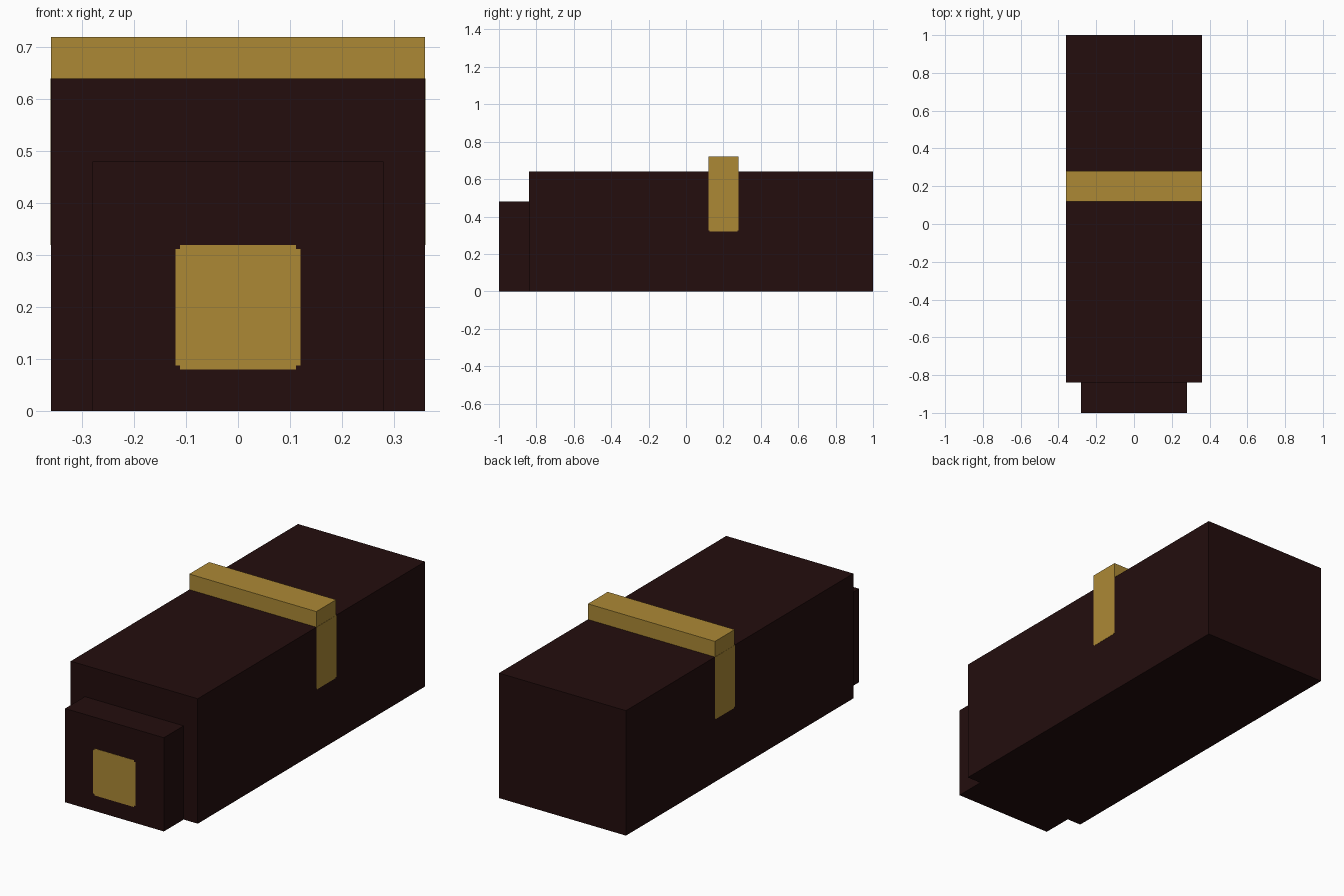
import bpy
import bmesh

if "Cube" in bpy.data.objects:
    bpy.data.objects.remove(bpy.data.objects["Cube"])


def material(name, rgb):
    m = bpy.data.materials.new(name)
    m.diffuse_color = (*rgb, 1)
    m.use_nodes = True
    m.node_tree.nodes["Principled BSDF"].inputs["Base Color"].default_value = m.diffuse_color
    return m


DARK = material("dark_maroon", (0.0168, 0.004, 0.004))
GOLD = material("gold", (0.413, 0.25, 0.036))


def finish(name, bm, mat):
    bmesh.ops.recalc_face_normals(bm, faces=bm.faces)
    mesh = bpy.data.meshes.new(name)
    bm.to_mesh(mesh)
    bm.free()
    mesh.materials.append(mat)
    obj = bpy.data.objects.new(name, mesh)
    bpy.context.collection.objects.link(obj)


def box(name, lo, hi, mat):
    bm = bmesh.new()
    bmesh.ops.create_cube(bm, size=1)
    for v in bm.verts:
        v.co = [(a + b) / 2 + c * (b - a) for a, b, c in zip(lo, hi, v.co)]
    finish(name, bm, mat)


def plate(name, outline, to_3d, offset, mat):
    """Thin plate: outline points mapped to 3D, then extruded by offset."""
    bm = bmesh.new()
    face = bm.faces.new([bm.verts.new(to_3d(u, v)) for u, v in outline])
    ext = bmesh.ops.extrude_face_region(bm, geom=[face], use_keep_orig=True)
    moved = [g for g in ext["geom"] if isinstance(g, bmesh.types.BMVert)]
    bmesh.ops.translate(bm, verts=moved, vec=offset)
    finish(name, bm, mat)


# Long body and the smaller end block
box("body", (-0.36, -0.84, 0), (0.36, 1, 0.64), DARK)
box("front_block", (-0.28, -1, 0), (0.28, -0.84, 0.48), DARK)

# Raised strap across the top
box("strap_top", (-0.36, 0.12, 0.64), (0.36, 0.28, 0.72), GOLD)

# Strap ends running down both sides, with nicked lower corners
n = 0.005
strap = [(0.12, 0.64), (0.12, 0.32 + n), (0.12 + n, 0.32 + n), (0.12 + n, 0.32),
         (0.28 - n, 0.32), (0.28 - n, 0.32 + n), (0.28, 0.32 + n), (0.28, 0.64)]
for side, s in (("left", -1), ("right", 1)):
    plate("strap_" + side, strap, lambda u, v: (s * 0.36, u, v), (s * 0.001, 0, 0), GOLD)

# Square front panel with stepped corners
h, k = 0.12, 0.008
corner = [(h, h - k), (h - k, h - k), (h - k, h)]
panel = []
for i in range(4):
    panel += corner
    corner = [(-v, u) for u, v in corner]
plate("front_panel", panel, lambda u, v: (u, -1, 0.2 + v), (0, -0.001, 0), GOLD)
